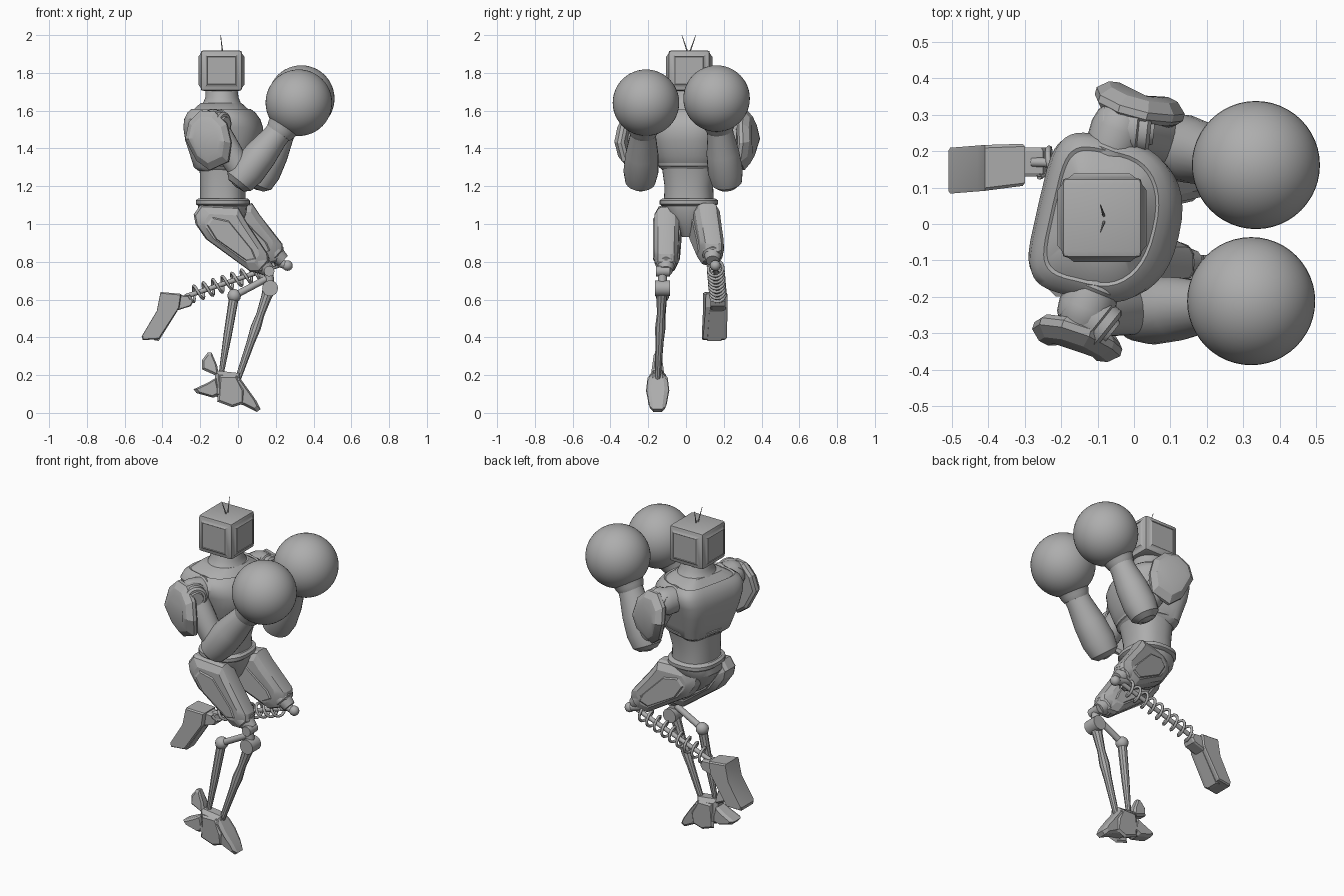
import bpy, bmesh, math
from mathutils import Vector, Matrix

if "Cube" in bpy.data.objects:
    bpy.data.objects.remove(bpy.data.objects["Cube"])

GREY = (0.42, 0.42, 0.42, 1)
metal = bpy.data.materials.new("plain grey metal")
metal.use_nodes = True
metal.diffuse_color = GREY
metal.node_tree.nodes["Principled BSDF"].inputs["Base Color"].default_value = GREY


def finish(name, bm, smooth=35):
    bmesh.ops.recalc_face_normals(bm, faces=bm.faces)
    mesh = bpy.data.meshes.new(name)
    bm.to_mesh(mesh)
    bm.free()
    mesh.materials.append(metal)
    ob = bpy.data.objects.new(name, mesh)
    bpy.context.collection.objects.link(ob)
    bpy.ops.object.select_all(action='DESELECT')
    ob.select_set(True)
    bpy.context.view_layer.objects.active = ob
    bpy.ops.object.shade_smooth_by_angle(angle=math.radians(smooth))


def skin(name, rings, smooth=35):
    """Bridge rings of points and cap both ends."""
    bm = bmesh.new()
    loops = [[bm.verts.new(p) for p in ring] for ring in rings]
    n = len(loops[0])
    for a, b in zip(loops, loops[1:]):
        for i in range(n):
            j = (i + 1) % n
            bm.faces.new((a[i], a[j], b[j], b[i]))
    bm.faces.new(loops[0])
    bm.faces.new(loops[-1])
    finish(name, bm, smooth)


def turned(name, a, b, profile, n=24):
    """Round part along a-b; profile holds (fraction, radius)."""
    a, b = Vector(a), Vector(b)
    q = (b - a).to_track_quat('Z', 'Y')
    rings = []
    for t, r in profile:
        rings.append([a.lerp(b, t) + q @ Vector((r * math.cos(k * math.tau / n),
                      r * math.sin(k * math.tau / n), 0)) for k in range(n)])
    skin(name, rings)


def rod(name, a, b, r, n=12):
    turned(name, a, b, [(0, r), (1, r)], n)


def ball(name, c, r, u=20):
    bm = bmesh.new()
    bmesh.ops.create_uvsphere(bm, u_segments=u, v_segments=u // 2, radius=r,
                              matrix=Matrix.Translation(c))
    finish(name, bm, 60)


def stack(name, sections, yaw=0, front=2.4, back=2.4, n=40):
    """Upright body part; sections hold (z, centre x, centre y, half x, half y)."""
    rings = []
    rot = Matrix.Rotation(math.radians(yaw), 3, 'Z')
    for z, cx, cy, rx, ry in sections:
        ring = []
        for k in range(n):
            c, s = math.cos(k * math.tau / n), math.sin(k * math.tau / n)
            e = 2 / (front if c > 0 else back)
            p = Vector((rx * math.copysign(abs(c) ** e, c),
                        ry * math.copysign(abs(s) ** e, s), 0))
            ring.append(rot @ p + Vector((cx, cy, z)))
        rings.append(ring)
    skin(name, rings)


def slab(name, outline, layers, place=lambda p: p):
    """Side outline (x, z) pushed through layers of (y, scale)."""
    cx = sum(p[0] for p in outline) / len(outline)
    cz = sum(p[1] for p in outline) / len(outline)
    skin(name, [[place(Vector((cx + (x - cx) * s, y, cz + (z - cz) * s)))
                 for x, z in outline] for y, s in layers], 20)


# Head: bevelled box with chamfered raised panels on four sides
bm = bmesh.new()
bmesh.ops.create_cube(bm, size=1, matrix=Matrix.Translation((-0.088, 0.017, 1.812))
                      @ Matrix.Diagonal((0.22, 0.22, 0.215, 1)))
bmesh.ops.bevel(bm, geom=bm.edges[:], offset=0.018, segments=2, affect='EDGES', profile=0.6)
sides = [f for f in bm.faces if f.calc_area() > 0.02 and abs(f.normal.z) < 0.5]
bmesh.ops.inset_individual(bm, faces=sides, thickness=0.022, depth=0.012)
bmesh.ops.inset_individual(bm, faces=sides, thickness=0.003, depth=-0.003)
finish("head", bm)
for y, tip in ((0.008, -0.022), (0.02, 0.052)):
    turned("antenna", (-0.082, y, 1.91), (-0.092, tip, 2.0), [(0, .004), (1, .0015)], 6)

# Neck, chest shell, abdomen, belt and pelvis
stack("neck", [(1.6, -.085, .02, .13, .15), (1.64, -.085, .02, .1, .115),
               (1.67, -.085, .02, .088, .095), (1.72, -.087, .02, .083, .083)], 0, 2, 2)
stack("chest", [(1.28, -.075, .015, .12, .13), (1.3, -.075, .015, .143, .155),
                (1.36, -.07, .012, .165, .175), (1.44, -.068, .01, .192, .195),
                (1.51, -.07, .01, .198, .215), (1.555, -.075, .01, .186, .225),
                (1.59, -.08, .012, .165, .21), (1.608, -.083, .015, .145, .185),
                (1.603, -.083, .015, .137, .176), (1.64, -.085, .018, .1, .12)], -13, 2.4, 5)
stack("rib_band", [(1.3, -.075, .015, .14, .15), (1.308, -.075, .015, .152, .163),
                   (1.322, -.075, .015, .155, .166), (1.33, -.075, .015, .145, .155)], -13)
stack("abdomen", [(1.1, -.08, .015, .12, .132), (1.2, -.08, .015, .12, .128),
                  (1.3, -.07, .018, .132, .145)], -6)
stack("belt", [(1.095, -.08, .015, .13, .14), (1.105, -.08, .015, .143, .155),
               (1.125, -.08, .015, .143, .155), (1.135, -.08, .015, .13, .14)])
stack("pelvis", [(.93, -.07, .015, .04, .035), (.98, -.08, .015, .09, .06),
                 (1.06, -.085, .015, .13, .13), (1.1, -.08, .015, .13, .14)], n=16)

# Arms: shoulder joint, pad, upper arm, elbow, forearm and glove
pad = [(-.05, .15), (.03, .145), (.1, .08), (.128, -.02), (.105, -.12),
       (.0, -.165), (-.07, -.115), (-.125, .0), (-.11, .09)]
arms = {
    "right": (-1, (-.135, -.24, 1.53), (.03, -.24, 1.255), (.235, -.225, 1.51), (.322, -.212, 1.642), (-.158, -.318), -18, (.075, -.06, 0)),
    "left": (1, (-.04, .265, 1.53), (.12, .212, 1.25), (.255, .175, 1.53), (.335, .162, 1.664), (.015, .332), -16, (.095, -.01, 0)),
}
for side, (s, shoulder, elbow, wrist, fist, pc, yaw, fore) in arms.items():
    sh, el = Vector(shoulder), Vector(elbow)
    ax = Vector((.12 * s, .3 * s, 0)).normalized()
    turned(side + "_shoulder_joint", sh - ax * .11, sh + ax * .06,
           [(0, .07), (.25, .08), (.3, .073), (.6, .078), (.8, .072), (1, .05)])
    turned(side + "_shoulder_cap", sh, sh + Vector(fore),
           [(-.5, .06), (0, .072), (.5, .072), (.55, .064), (.8, .064), (.9, .052), (.9, .04), (1, .036)])
    turned(side + "_upper_arm", sh, el, [(0, .06), (.2, .07), (.7, .066), (1, .06)])
    ball(side + "_elbow", elbow, .073)
    turned(side + "_forearm", elbow, wrist,
           [(-.2, .05), (-.12, .08), (.1, .093), (.45, .087), (.8, .07), (1, .068)])
    turned(side + "_glove_cuff", wrist, fist, [(-.25, .07), (-.1, .08), (.2, .09), (.5, .125), (.6, .13)])
    ball(side + "_glove", fist, .176, 48)
    rot = Matrix.Rotation(math.radians(yaw), 3, 'Z')
    put = lambda p: rot @ Vector((p.x, s * (p.y - .2 * abs(p.z)), p.z)) + Vector((*pc, 1.45))
    slab(side + "_shoulder_pad", pad, [(-.025, .9), (-.01, 1), (.01, 1), (.035, .78), (.04, .55)], put)

# Thighs: faceted shell, side panel and knee
thigh = [(-.2, 1.1), (-.235, 1.05), (-.225, 1.0), (-.17, .92), (.07, .745), (.13, .745),
         (.165, .8), (.16, .84), (.04, 1.02), (.0, 1.09)]
panel = [(-.14, 1.04), (-.17, 1.0), (-.12, .92), (.05, .8), (.1, .81), (.08, .86), (-.05, 1.02)]
for side, cy, lean, dx, dz in (("right", -.102, -.03, 0, 0), ("left", .115, .2, .075, .055)):
    def put(p):
        slim = 1 - .2 * max(0, min(1, .5 + p.x * 1.8))
        rise = max(0, min(1, (p.x + .2) / .33)) ** 2
        return Vector((p.x + dx, cy + p.y * slim + lean * p.x, p.z + dz * rise))
    slab(side + "_thigh", thigh, [(-.073, .72), (-.05, .95), (-.03, 1), (.03, 1), (.05, .95), (.073, .72)], put)
    slab(side + "_thigh_panel", panel, [(-.08, .9), (-.07, 1), (.07, 1), (.08, .9)], put)
    k = put(Vector((.13, 0, .78)))
    turned(side + "_knee_cuff", k - Vector((.05, 0, -.045)), k + Vector((.035, 0, -.03)),
           [(0, .06), (.6, .055), (.65, .045), (1, .035)], 12)

# Right lower leg: knee link, twin struts and joints
Y = -.125
rod("right_knee_axle", (.165, Y - .035, .75), (.165, Y + .04, .75), .028)
rod("right_knee_link", (.16, Y, .77), (.17, Y, .67), .024)
rod("right_shin_joint", (.17, Y - .04, .66), (.17, Y + .04, .66), .042, 16)
turned("right_front_strut", (.17, Y, .67), (.0, -.15, .18),
       [(0, .038), (.12, .028), (.3, .022), (.45, .028), (.6, .022), (1, .016)], 10)
rod("right_rear_link", (.15, Y, .71), (-.02, Y, .62), .018)
ball("right_rear_joint", (-.02, Y, .62), .036, 16)
turned("right_rear_strut", (-.02, Y, .62), (-.09, -.15, .2), [(0, .026), (.5, .022), (1, .013)], 10)

# Right foot: ankle block, toe, heel and fins, narrowing toward the top and the sole
foot = -.15
waist = lambda p: Vector((p.x, foot + (p.y - foot) * (1 - 3 * abs(p.z - .13)), p.z))
for name, outline, w in (
        ("right_ankle", [(-.12, .225), (-.13, .09), (-.02, .06), (.02, .08), (.01, .21)], .055),
        ("right_toe", [(-.06, .2), (-.05, .06), (.03, .04), (.1, .005), (.12, .02), (.1, .06), (.05, .13), (.0, .2)], .06),
        ("right_heel", [(-.235, .125), (-.22, .105), (-.13, .08), (-.09, .1), (-.11, .19), (-.16, .16)], .05),
        ("right_heel_fin", [(-.19, .28), (-.19, .23), (-.1, .19), (-.11, .25), (-.14, .32), (-.16, .32)], .045)):
    slab(name, outline, [(foot - w, .75), (foot - w * .6, 1), (foot + w * .6, 1), (foot + w, .75)], waist)
for s in (-1, 1):
    y = foot + s * .052
    slab("right_foot_side_plate", [(-.1, .2), (-.11, .06), (-.03, .03), (.03, .05), (.03, .12), (-.01, .2)],
         [(y - .012, .85), (y, 1), (y + .012, .85)], waist)

# Left lower leg: knee pin, spring around a rod
knee, ankle = Vector((.225, .155, .785)), Vector((-.28, .17, .615))
rod("left_knee_pin", (.17, .155, .81), (.26, .155, .78), .022)
ball("left_knee_ball", (.262, .155, .78), .028, 16)
rod("left_spring_rod", knee, ankle, .013)
q = (ankle - knee).to_track_quat('Z', 'Y')
span, turns, steps = (ankle - knee).length, 9, 16
cu = bpy.data.curves.new("left_spring", 'CURVE')
cu.dimensions, cu.bevel_depth, cu.bevel_resolution = '3D', .008, 1
sp = cu.splines.new('POLY')
sp.points.add(turns * steps)
for i, pt in enumerate(sp.points):
    t, a = i / (turns * steps), i / steps * math.tau
    pt.co = (*(knee + q @ Vector((.04 * math.cos(a), .04 * math.sin(a), span * (.06 + .9 * t)))), 1)
cu.materials.append(metal)
spring = bpy.data.objects.new("left_spring", cu)
bpy.context.collection.objects.link(spring)
bpy.ops.object.select_all(action='DESELECT')
spring.select_set(True)
bpy.context.view_layer.objects.active = spring
bpy.ops.object.convert(target='MESH')

# Left foot: ankle fork and hoof-like boot
slab("left_ankle", [(-.33, .625), (-.25, .62), (-.235, .59), (-.25, .565), (-.33, .54)],
     [(.13, .85), (.14, 1), (.2, 1), (.21, .85)])
tilt = lambda p: Vector((p.x, .155 + (p.y - .155) * (1 - .8 * max(0, p.x + .41)) + .08 * (p.x + .4), p.z))
slab("left_foot", [(-.41, .64), (-.3, .63), (-.31, .56), (-.42, .39), (-.505, .385), (-.51, .405), (-.43, .54)],
     [(.092, .95), (.1, 1), (.21, 1), (.218, .95)], tilt)
slab("left_foot_sole", [(-.335, .55), (-.32, .54), (-.42, .38), (-.445, .385)],
     [(.115, 1), (.19, 1)], tilt)
